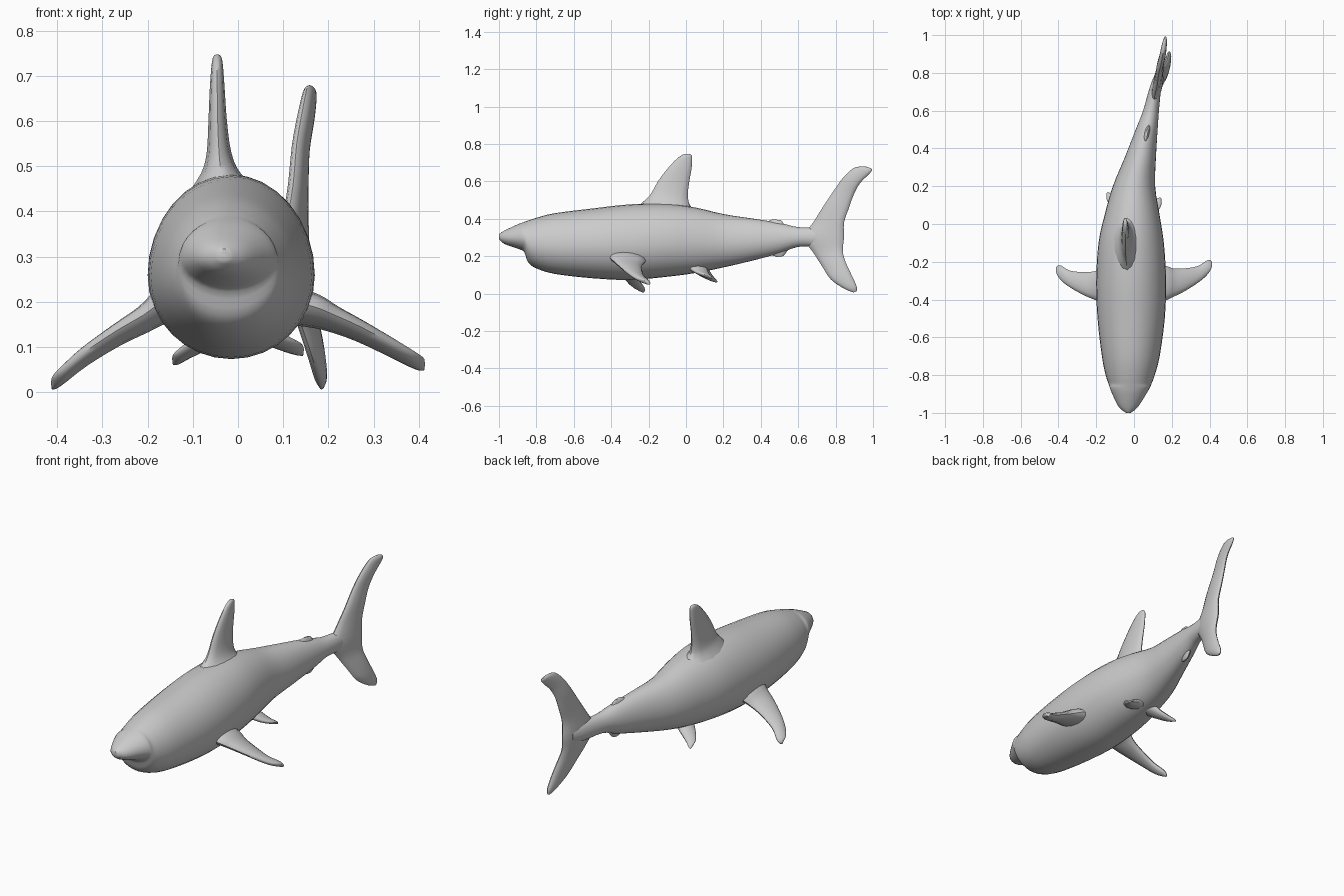
import bpy, bmesh
from math import sin, cos, pi, radians
from mathutils import Vector


def spline(p0, p1, p2, p3, t):
    return 0.5 * (2 * p1 + (p2 - p0) * t + (2 * p0 - 5 * p1 + 4 * p2 - p3) * t * t
                  + (3 * p1 - p0 - 3 * p2 + p3) * t ** 3)


def loft(name, rings, steps=3):
    """Skin a smooth surface through rings of equal vertex count."""
    rows, last = [], len(rings) - 1
    for i in range(last):
        quad = (rings[max(i - 1, 0)], rings[i], rings[i + 1], rings[min(i + 2, last)])
        for s in range(steps):
            rows.append([spline(*pts, s / steps) for pts in zip(*quad)])
    rows.append(rings[-1])
    bm = bmesh.new()
    vrows = [[bm.verts.new(p) for p in row] for row in rows]
    n = len(rings[0])
    for a, b in zip(vrows, vrows[1:]):
        for k in range(n):
            bm.faces.new((a[k], a[(k + 1) % n], b[(k + 1) % n], b[k]))
    bm.faces.new(vrows[0])
    bm.faces.new(vrows[-1])
    bmesh.ops.recalc_face_normals(bm, faces=bm.faces)
    mesh = bpy.data.meshes.new(name)
    bm.to_mesh(mesh)
    bm.free()
    ob = bpy.data.objects.new(name, mesh)
    bpy.context.collection.objects.link(ob)
    bpy.ops.object.select_all(action='DESELECT')
    ob.select_set(True)
    bpy.context.view_layer.objects.active = ob
    bpy.ops.object.shade_smooth_by_angle(angle=radians(50))
    return ob


def fin(name, sections, axis):
    """Sections are (leading point, trailing point, half thickness along axis)."""
    rings = []
    for lead, trail, th in sections:
        a, b = Vector(lead), Vector(trail)
        mid, half = (a + b) / 2, (a - b) / 2
        rings.append([mid + half * cos(2 * pi * k / 14) + Vector(axis) * th * sin(2 * pi * k / 14)
                      for k in range(14)])
    return loft(name, rings)


def upright_fin(name, rows):
    """Rows are (z lead, y lead, x lead, z trail, y trail, x trail, half thickness)."""
    return fin(name, [((xa, ya, za), (xb, yb, zb), th)
                      for za, ya, xa, zb, yb, xb, th in rows], (1, 0, 0))


# Body stations: y, centre x, half width, top z, bottom z
stations = [
    (-1.0, -.03, .012, .317, .29), (-.97, -.03, .05, .337, .265),
    (-.9, -.025, .09, .37, .24), (-.865, -.022, .107, .383, .222),
    (-.845, -.021, .114, .39, .168), (-.8, -.02, .13, .405, .135),
    (-.7, -.017, .153, .43, .105), (-.5, -.015, .178, .455, .082),
    (-.3, -.015, .185, .477, .073), (-.1, -.015, .173, .48, .09),
    (.05, -.01, .145, .46, .11), (.2, 0, .112, .425, .14),
    (.35, .033, .083, .402, .175), (.5, .067, .058, .378, .215),
    (.6, .09, .042, .355, .25), (.72, .112, .03, .352, .25), (.8, .125, .012, .33, .27)]
rings = []
for y, cx, hw, top, bot in stations:
    zc = bot + .46 * (top - bot)
    rings.append([Vector((cx + hw * cos(a), y, zc + ((top - zc) if sin(a) > 0 else (zc - bot)) * sin(a)))
                  for a in (2 * pi * k / 32 for k in range(32))])
loft("body", rings)

# Dorsal fin with a flared root
upright_fin("dorsal_fin", [
    (.43, -.29, -.03, .43, .06, -.03, .09), (.49, -.23, -.038, .475, .02, -.038, .045),
    (.53, -.19, -.042, .53, .01, -.042, .028), (.6, -.15, -.045, .6, .018, -.045, .021),
    (.67, -.097, -.046, .67, .03, -.046, .017), (.72, -.05, -.046, .725, .033, -.046, .013),
    (.742, -.018, -.046, .742, .028, -.046, .009), (.747, -.002, -.046, .747, .016, -.046, .003)])

# Tail fin, lower tip to upper tip
upright_fin("tail_fin", [
    (.006, .895, .185, .012, .912, .186, .004), (.025, .848, .18, .04, .912, .186, .014),
    (.075, .775, .165, .1, .885, .18, .018), (.15, .725, .14, .17, .853, .167, .02),
    (.22, .68, .118, .23, .838, .152, .022), (.3, .63, .105, .3, .845, .145, .027),
    (.38, .68, .11, .38, .845, .145, .023), (.46, .73, .122, .46, .872, .145, .02),
    (.55, .79, .13, .53, .897, .148, .018), (.62, .84, .142, .59, .93, .158, .017),
    (.67, .895, .152, .635, .975, .165, .014), (.679, .935, .157, .658, .994, .167, .01),
    (.678, .965, .16, .67, .99, .165, .003)])

# Small fins above and below the tail stalk
upright_fin("second_dorsal_fin", [
    (.36, .41, .05, .36, .53, .08, .02), (.388, .44, .06, .385, .515, .075, .01),
    (.397, .465, .066, .393, .505, .072, .004)])
upright_fin("anal_fin", [
    (.24, .41, .055, .24, .55, .08, .022), (.212, .45, .062, .212, .53, .078, .012),
    (.195, .485, .07, .198, .515, .075, .005)])

# Paired fins: distance out, leading y, trailing y, right z, left z, half thickness
pectoral = [(.08, -.42, -.2, .2, .22, .05), (.165, -.405, -.22, .18, .19, .038),
            (.21, -.385, -.235, .162, .16, .029), (.27, -.355, -.235, .135, .125, .023),
            (.34, -.31, -.222, .098, .078, .019), (.385, -.272, -.193, .073, .04, .016),
            (.406, -.24, -.192, .062, .022, .012), (.412, -.222, -.202, .058, .016, .004)]
pelvic = [(.02, .0, .11, .15, .15, .03), (.07, .02, .12, .125, .117, .022),
          (.11, .05, .13, .105, .092, .015), (.135, .08, .14, .095, .075, .011),
          (.144, .1, .135, .09, .07, .004)]
for part, rows, shift in (("pectoral", pectoral, .03), ("pelvic", pelvic, -.03)):
    for side, sx in (("right", 1), ("left", -1)):
        back = shift if side == "left" else 0
        out = []
        for d, lead, trail, zr, zl, th in rows:
            z = zr if side == "right" else zl
            off = -back * d / rows[-1][0]
            out.append(((sx * d, lead + off, z + .01), (sx * d, trail + off, z - .01), th))
        fin(f"{side}_{part}_fin", out, (sx * .4, 0, .9))
